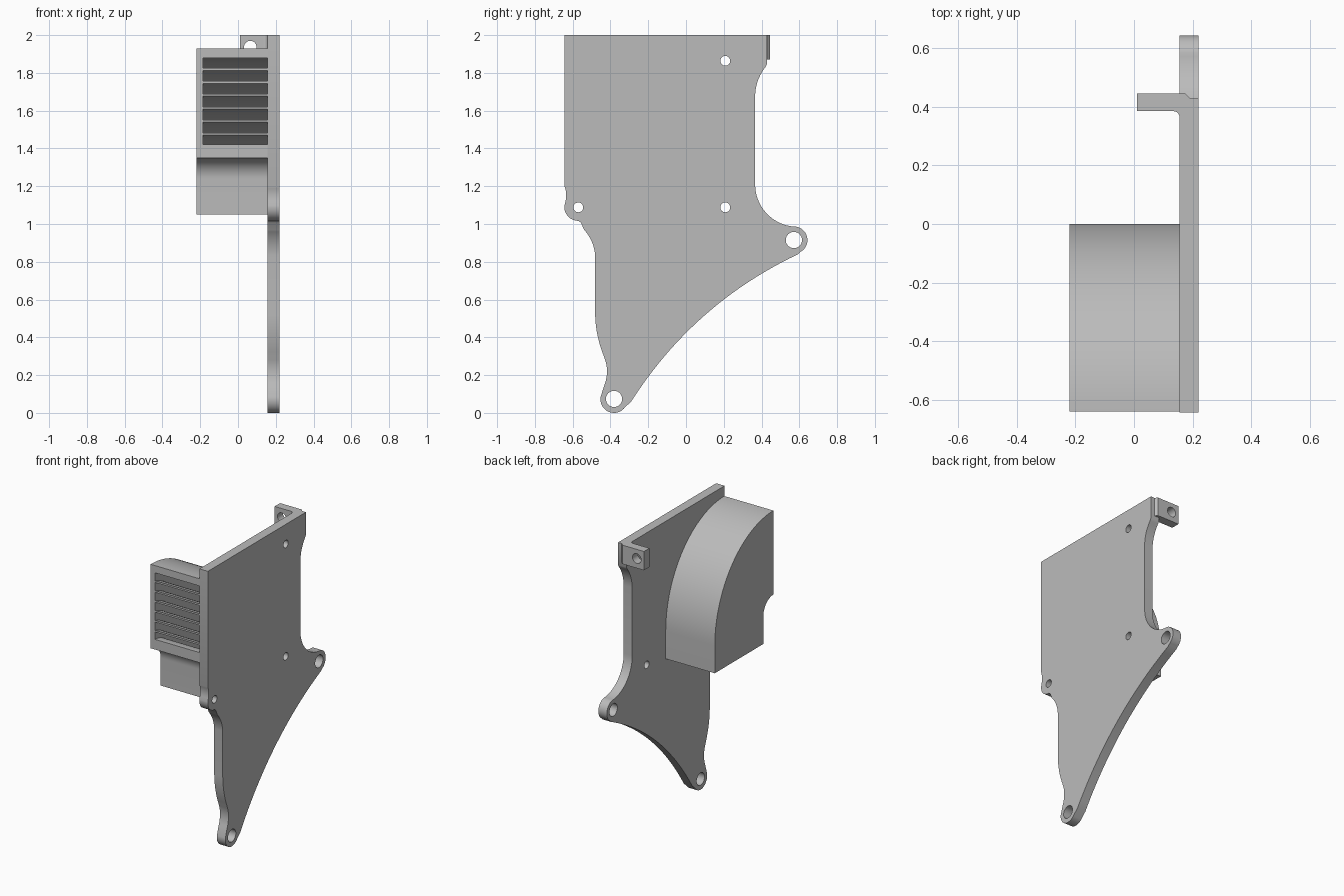
import bpy, bmesh
from math import cos, sin, radians
from mathutils import Matrix, Vector

cube = bpy.data.objects.get("Cube")
if cube:
    bpy.data.objects.remove(cube, do_unlink=True)

grey = bpy.data.materials.new("plain grey")
grey.use_nodes = True
GREY = (0.5, 0.5, 0.5, 1)
grey.diffuse_color = GREY
grey.node_tree.nodes["Principled BSDF"].inputs["Base Color"].default_value = GREY

# Columns are the world directions of profile u, profile v and extrusion
FRAMES = {
    "x": Matrix(((0, 0, 1), (1, 0, 0), (0, 1, 0))),
    "y": Matrix(((1, 0, 0), (0, 0, -1), (0, 1, 0))),
    "z": Matrix.Identity(3),
}


def arc(cu, cv, ru, a0, a1, n=16, rv=None):
    """Points on a circular or elliptical arc, angles in degrees."""
    rv = rv or ru
    angles = [radians(a0 + (a1 - a0) * i / n) for i in range(n + 1)]
    return [(cu + ru * cos(a), cv + rv * sin(a)) for a in angles]


def hole(cu, cv, r):
    return arc(cu, cv, r, 0, 360, 32)[:-1]


def bow(p, q, sag, n=10):
    """Shallow curve from p to q, bulging left by sag."""
    p, q = Vector(p), Vector(q)
    d = (q - p).normalized()
    c = (p + q) / 2 + Vector((-d.y, d.x)) * sag * 2
    ts = [i / n for i in range(n + 1)]
    return [tuple(p * (1 - t) ** 2 + c * 2 * t * (1 - t) + q * t * t) for t in ts]


def extrude(name, loops, lo, hi, axis="x"):
    """Solid from an outline, with optional holes, between lo and hi on an axis."""
    curve = bpy.data.curves.new(name, "CURVE")
    curve.dimensions = "2D"
    curve.fill_mode = "BOTH"
    curve.extrude = (hi - lo) / 2
    for loop in loops:
        spline = curve.splines.new("POLY")
        spline.points.add(len(loop) - 1)
        for point, (u, v) in zip(spline.points, loop):
            point.co = (u, v, 0, 1)
        spline.use_cyclic_u = True
    helper = bpy.data.objects.new(name + " outline", curve)
    bpy.context.collection.objects.link(helper)
    graph = bpy.context.evaluated_depsgraph_get()
    mesh = bpy.data.meshes.new_from_object(helper.evaluated_get(graph))
    bpy.data.objects.remove(helper, do_unlink=True)
    bpy.data.curves.remove(curve)

    shift = Vector([(lo + hi) / 2 if a == axis else 0 for a in "xyz"])
    bm = bmesh.new()
    bm.from_mesh(mesh)
    bmesh.ops.remove_doubles(bm, verts=bm.verts, dist=0.0002)
    bmesh.ops.transform(bm, matrix=Matrix.Translation(shift) @ FRAMES[axis].to_4x4(),
                        verts=bm.verts)
    bmesh.ops.recalc_face_normals(bm, faces=bm.faces)
    bm.to_mesh(mesh)
    bm.free()
    mesh.materials.clear()
    mesh.materials.append(grey)
    obj = bpy.data.objects.new(name, mesh)
    bpy.context.collection.objects.link(obj)
    bpy.ops.object.select_all(action="DESELECT")
    obj.select_set(True)
    bpy.context.view_layer.objects.active = obj
    bpy.ops.object.shade_smooth_by_angle(angle=radians(30))
    return obj


# Mounting plate: outline in y and z, with three bosses and five holes
outline = [(-0.643, 2), (0.428, 2), (0.428, 1.845)]
outline += bow((0.42, 1.83), (0.366, 1.68), -0.013)
outline += arc(0.591, 1.21, 0.225, 180, 265)
outline += arc(0.571, 0.915, 0.072, 80, -62)
outline += bow((0.595, 0.841), (-0.29, 0.06), -0.085, 24)
outline += arc(-0.381, 0.072, 0.072, -35, -190)
outline += bow((-0.434, 0.143), (-0.434, 0.296), -0.016)
outline += bow((-0.436, 0.303), (-0.481, 0.52), 0.01)
outline += bow((-0.481, 0.836), (-0.54, 0.97), -0.012)
outline += [(-0.555, 1.005)]
outline += arc(-0.571, 1.09, 0.073, -88, -185)
outline += bow((-0.638, 1.12), (-0.643, 1.2), -0.006, 6)
holes = [hole(y, z, 0.026) for y, z in ((-0.57, 1.088), (0.208, 1.088), (0.208, 1.864))]
holes += [hole(0.571, 0.915, 0.043), hole(-0.381, 0.074, 0.043)]
extrude("mounting_plate", [outline] + holes, 0.155, 0.22)

# Curved duct: walls concentric about the front bend, open at the bottom
FRONT, BEND, BASE = -0.64, 1.24, 1.05
outer_wall = [(0, BASE)] + arc(FRONT, BEND, 0.64, 0, 90, 32, 0.69)
outer_wall += arc(FRONT, BEND, 0.59, 90, 0, 32, 0.64) + [(-0.05, BASE)]
extrude("duct_outer_wall", [outer_wall], -0.22, 0.16)

inner_wall = [(-0.46, BASE)] + arc(FRONT, BEND, 0.18, 0, 90)
inner_wall += arc(FRONT, BEND, 0.11, 90, 0) + [(-0.53, BASE)]
extrude("duct_inner_wall", [inner_wall], -0.22, 0.16)

cheek = [(0, BASE)] + arc(FRONT, BEND, 0.64, 0, 90, 32, 0.69)
cheek += arc(FRONT, BEND, 0.11, 90, 0) + [(-0.53, BASE)]
extrude("duct_side_wall", [cheek], -0.22, -0.185)

# Louvre slats, sloping down into the duct
PITCH = 0.0685
for i in range(1, 7):
    z = 1.882 - PITCH * i
    top = bow((FRONT, z + 0.012), (FRONT + 0.13, z - 0.05), 0.006, 6)
    slat = top + [(y, v - 0.012) for y, v in reversed(top)]
    extrude(f"louvre_slat_{i}", [slat], -0.19, 0.16)

# Rear tab with a screw hole and a chamfered root on the plate
tab = [(0.01, 1.87), (0.152, 1.87), (0.152, 2), (0.01, 2)]
extrude("rear_tab", [tab, hole(0.065, 1.937, 0.033)], 0.385, 0.445, "y")
root = [(0.15, 0.445), (0.175, 0.445), (0.195, 0.425), (0.195, 0.36), (0.155, 0.36)]
root += arc(0.135, 0.365, 0.02, 0, 90, 6) + [(0.135, 0.39), (0.15, 0.39)]
extrude("rear_tab_root", [root], 1.87, 2, "z")
